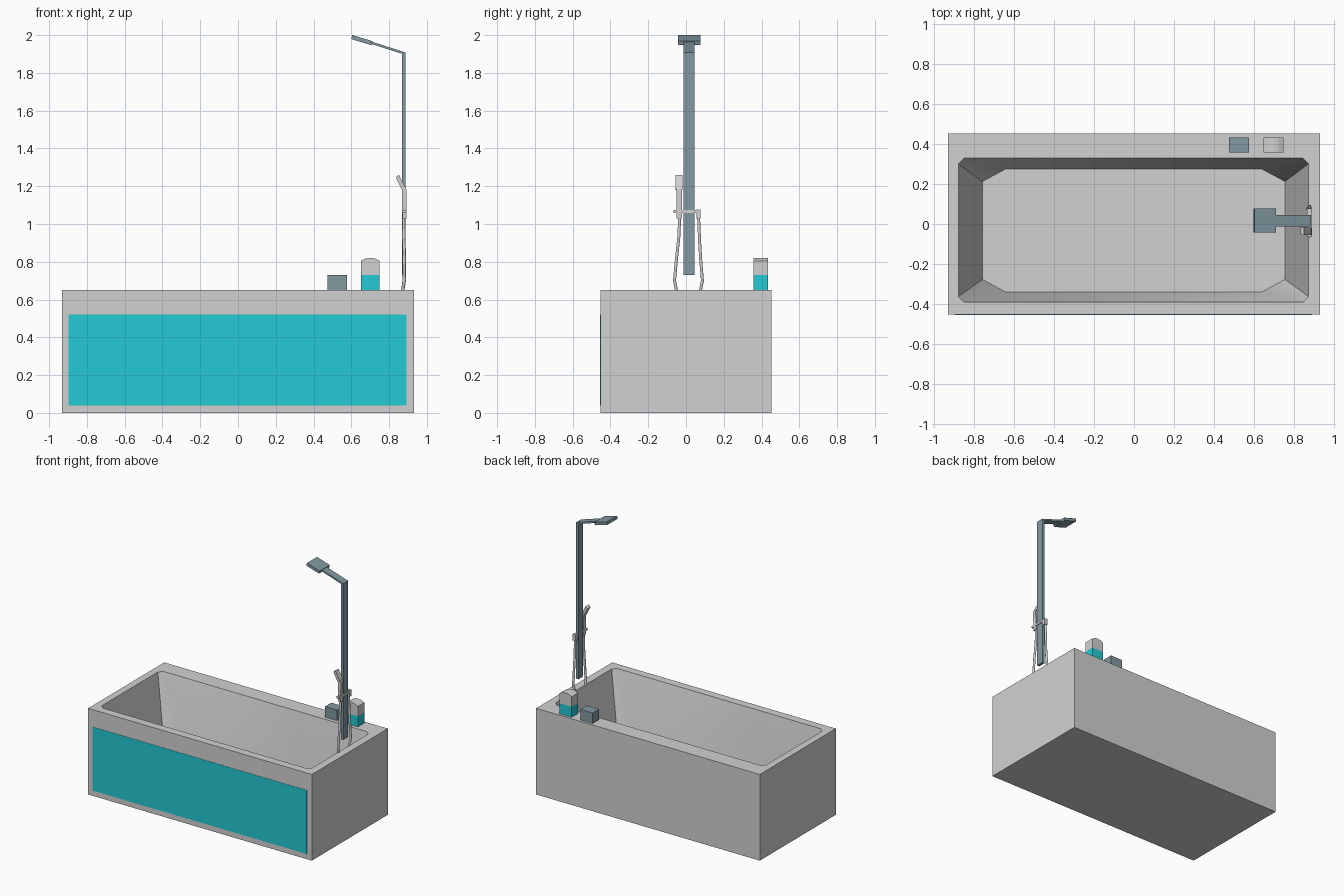
import bpy, bmesh

if "Cube" in bpy.data.objects:
    bpy.data.objects.remove(bpy.data.objects["Cube"])


def material(name, rgb):
    m = bpy.data.materials.new(name)
    m.diffuse_color = (*rgb, 1)
    m.use_nodes = True
    m.node_tree.nodes["Principled BSDF"].inputs["Base Color"].default_value = m.diffuse_color
    return m


GREY = material("light_grey", (0.64, 0.64, 0.64))
CYAN = material("cyan", (0.017, 0.59, 0.66))
STEEL = material("blue_grey", (0.22, 0.32, 0.355))


def finish(name, bm, mat):
    bmesh.ops.recalc_face_normals(bm, faces=bm.faces[:])
    me = bpy.data.meshes.new(name)
    bm.to_mesh(me)
    bm.free()
    me.materials.append(mat)
    ob = bpy.data.objects.new(name, me)
    bpy.context.collection.objects.link(ob)
    return ob


def prism(name, profile, y0, y1, mat):
    """Extrude an x-z outline along y."""
    bm = bmesh.new()
    a = [bm.verts.new((x, y0, z)) for x, z in profile]
    b = [bm.verts.new((x, y1, z)) for x, z in profile]
    bm.faces.new(a)
    bm.faces.new(b[::-1])
    n = len(profile)
    for i in range(n):
        j = (i + 1) % n
        bm.faces.new((a[i], b[i], b[j], a[j]))
    return finish(name, bm, mat)


def box(name, x0, x1, y0, y1, z0, z1, mat):
    return prism(name, [(x0, z0), (x1, z0), (x1, z1), (x0, z1)], y0, y1, mat)


def bathtub():
    bm = bmesh.new()

    def ring(x0, x1, y0, y1, cx, cy, z):
        # octagon: rectangle with cut corners
        pts = [(x0 + cx, y0), (x1 - cx, y0), (x1, y0 + cy), (x1, y1 - cy),
               (x1 - cx, y1), (x0 + cx, y1), (x0, y1 - cy), (x0, y0 + cy)]
        return [bm.verts.new((x, y, z)) for x, y in pts]

    X, Y, H = 0.933, 0.453, 0.65
    corners = [(-X, -Y), (X, -Y), (X, Y), (-X, Y)]
    low = [bm.verts.new((x, y, 0)) for x, y in corners]
    top = [bm.verts.new((x, y, H)) for x, y in corners]
    rim = ring(-0.88, 0.875, -0.392, 0.33, 0.028, 0.028, H)
    floor = ring(-0.76, 0.757, -0.34, 0.275, 0.115, 0.062, 0.1)
    bm.faces.new(low[::-1])
    bm.faces.new(floor)
    for i in range(4):
        j = (i + 1) % 4
        bm.faces.new((low[i], low[j], top[j], top[i]))
        # rim: one quad per side, one triangle per corner
        bm.faces.new((top[i], top[j], rim[2 * i + 1], rim[2 * i]))
        bm.faces.new((top[j], rim[(2 * i + 2) % 8], rim[2 * i + 1]))
    for i in range(8):
        j = (i + 1) % 8
        bm.faces.new((rim[i], rim[j], floor[j], floor[i]))
    ob = finish("bathtub", bm, GREY)
    bpy.context.view_layer.objects.active = ob
    ob.select_set(True)
    bpy.ops.object.shade_smooth_by_angle(angle=0.9)
    ob.select_set(False)


def hose(name, pts):
    cu = bpy.data.curves.new(name, 'CURVE')
    cu.dimensions = '3D'
    cu.bevel_depth = 0.009
    cu.bevel_resolution = 1
    cu.use_fill_caps = True
    sp = cu.splines.new('POLY')
    sp.points.add(len(pts) - 1)
    for p, co in zip(sp.points, pts):
        p.co = (*co, 1)
    cu.materials.append(GREY)
    ob = bpy.data.objects.new(name, cu)
    bpy.context.collection.objects.link(ob)


# Tub with coloured front panel
bathtub()
box("front_panel", -0.897, 0.892, -0.455, -0.452, 0.04, 0.52, CYAN)

# Items on the back rim
box("soap_box", 0.475, 0.577, 0.358, 0.434, 0.65, 0.73, STEEL)
box("bottle_base", 0.65, 0.75, 0.358, 0.434, 0.65, 0.73, CYAN)
prism("bottle_top", [(0.65, 0.73), (0.75, 0.73), (0.75, 0.805), (0.725, 0.817),
                     (0.70, 0.821), (0.675, 0.817), (0.65, 0.805)],
      0.358, 0.434, GREY)

# Shower column, sloping arm and head
prism("shower_post", [(0.867, 0.73), (0.887, 0.73), (0.887, 1.905), (0.867, 1.905)],
      -0.012, 0.045, STEEL)
prism("shower_arm", [(0.887, 1.895), (0.887, 1.908), (0.70, 1.968), (0.70, 1.955)],
      -0.012, 0.045, STEEL)
prism("shower_head", [(0.60, 1.979), (0.605, 2.0), (0.712, 1.968), (0.706, 1.947)],
      -0.043, 0.077, STEEL)

# Hand shower and its holder
box("holder_bar", 0.868, 0.893, -0.066, 0.075, 1.058, 1.074, GREY)
box("holder_end", 0.868, 0.893, 0.055, 0.077, 1.03, 1.077, GREY)
prism("hand_shower_handle", [(0.87, 1.03), (0.891, 1.03), (0.893, 1.18), (0.887, 1.195),
                             (0.868, 1.195)], -0.05, -0.022, GREY)
prism("hand_shower_head", [(0.89, 1.185), (0.852, 1.26), (0.835, 1.248), (0.868, 1.18)],
      -0.056, -0.018, GREY)

# Hoses running down to the rim
hose("hose_front", [(0.878, -0.033, 1.05), (0.878, -0.038, 0.93), (0.88, -0.05, 0.82),
                    (0.88, -0.061, 0.70), (0.871, -0.05, 0.645)])
hose("hose_back", [(0.878, 0.066, 1.05), (0.878, 0.071, 0.93), (0.88, 0.077, 0.82),
                   (0.88, 0.087, 0.70), (0.871, 0.076, 0.645)])
